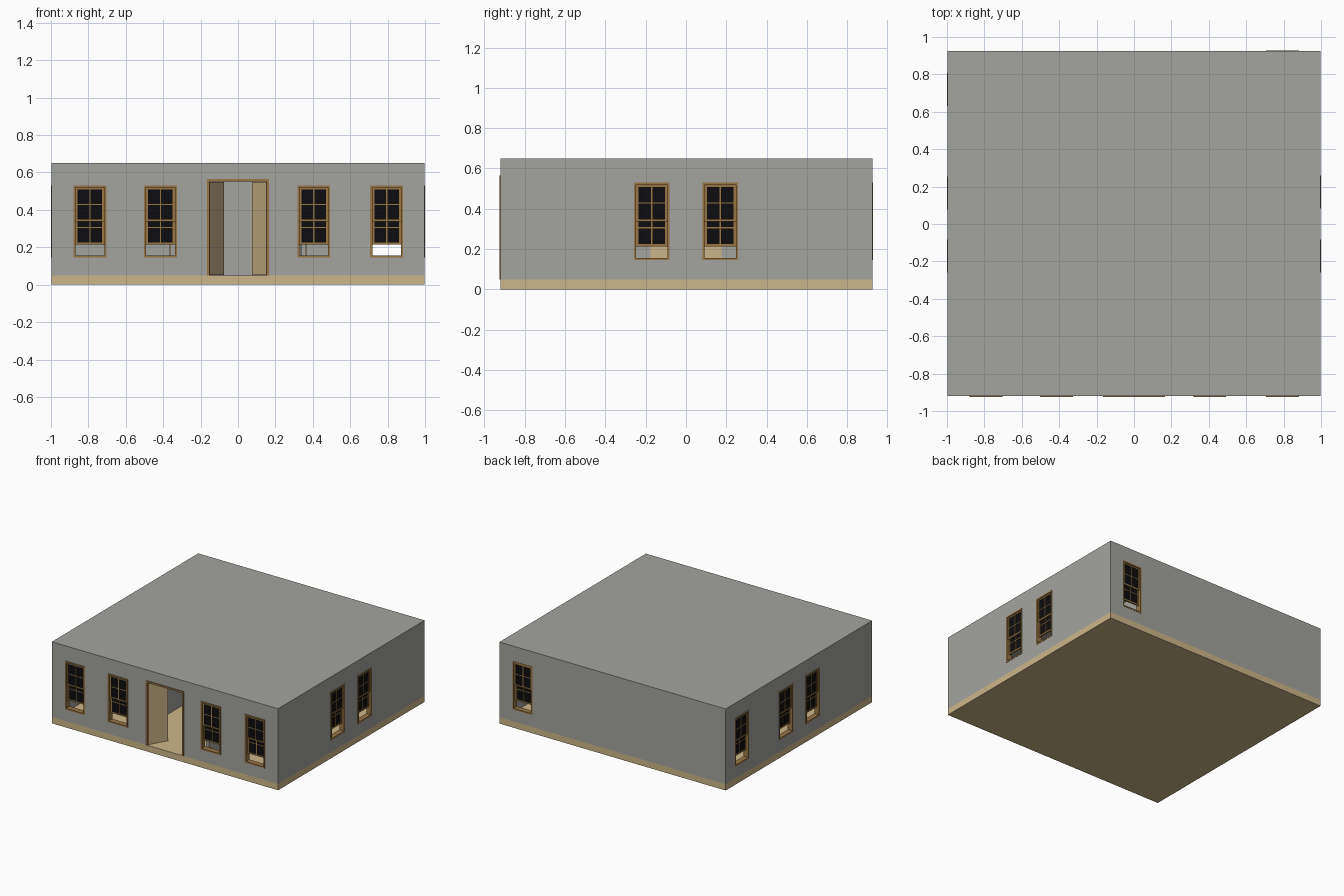
import bpy, bmesh, math
from mathutils import Matrix, Vector

if "Cube" in bpy.data.objects:
    bpy.data.objects.remove(bpy.data.objects["Cube"])

def mat(name, c):
    m = bpy.data.materials.new(name)
    m.diffuse_color = (*c, 1)
    m.use_nodes = True
    m.node_tree.nodes["Principled BSDF"].inputs["Base Color"].default_value = m.diffuse_color
    return m

GREY = mat("wall grey", (0.37, 0.37, 0.345))
TAN = mat("floor tan", (0.60, 0.47, 0.25))
BROWN = mat("trim brown", (0.31, 0.18, 0.06))
BLACK = mat("glass black", (0.004, 0.004, 0.005))

def boxes(name, items, material):
    """One object from a list of (x0, x1, y0, y1, z0, z1) boxes."""
    bm = bmesh.new()
    for x0, x1, y0, y1, z0, z1 in items:
        m = Matrix.Translation(((x0 + x1) / 2, (y0 + y1) / 2, (z0 + z1) / 2)) @ \
            Matrix.Diagonal((abs(x1 - x0), abs(y1 - y0), z1 - z0, 1))
        bmesh.ops.create_cube(bm, size=1, matrix=m)
    me = bpy.data.meshes.new(name)
    bm.to_mesh(me)
    bm.free()
    me.materials.append(material)
    ob = bpy.data.objects.new(name, me)
    bpy.context.collection.objects.link(ob)
    return ob

XO, YF, YB, T = 0.998, -0.92, 0.925, 0.035   # outer wall faces and thickness

def on_wall(side, u0, u1, d0, d1, z0, z1):
    """Box given along the wall (u) and inward from its outer face (d)."""
    if side == "front":
        return (u0, u1, YF + d0, YF + d1, z0, z1)
    if side == "back":
        return (u0, u1, YB - d1, YB - d0, z0, z1)
    if side == "left":
        return (-XO + d0, -XO + d1, u0, u1, z0, z1)
    return (XO - d1, XO - d0, u0, u1, z0, z1)

def ring(side, u0, u1, z0, z1, w, d0, d1, bottom=True):
    """Rectangular frame of width w."""
    zb = z0 + w if bottom else z0
    out = [on_wall(side, u0, u0 + w, d0, d1, zb, z1 - w),
           on_wall(side, u1 - w, u1, d0, d1, zb, z1 - w),
           on_wall(side, u0, u1, d0, d1, z1 - w, z1)]
    if bottom:
        out.append(on_wall(side, u0, u1, d0, d1, z0, z0 + w))
    return out

WINDOWS = [("front", u) for u in (-0.792, -0.415, 0.405, 0.795)] + \
          [("right", -0.17), ("right", 0.17), ("back", 0.795),
           ("left", -0.17), ("left", 0.165), ("left", 0.72)]
HW, Z0, Z1 = 0.088, 0.145, 0.53      # window half width, bottom, top
DW, DT = 0.167, 0.565                # door half width, top

# floor slab
boxes("floor_slab", [(-XO, XO, YF, YB, 0, 0.05)], TAN)

# hollow wall and roof shell with cut openings
shell = boxes("walls_and_roof", [(-XO, XO, YF, YB, 0.05, 0.65)], GREY)
room = boxes("room_cutter", [(-XO + T, XO - T, YF + T, YB - T, 0.0, 0.63)], GREY)
e = 0.006
cuts = [on_wall(s, u - HW + e, u + HW - e, -0.05, T + 0.05, Z0 + e, Z1 - e) for s, u in WINDOWS]
cuts.append(on_wall("front", -DW + e, DW - e, -0.05, T + 0.05, 0.0, DT - e))
holes = boxes("opening_cutter", cuts, GREY)
bpy.context.view_layer.objects.active = shell
for cutter in (room, holes):
    md = shell.modifiers.new("cut", "BOOLEAN")
    md.operation, md.object, md.solver = "DIFFERENCE", cutter, "EXACT"
    bpy.ops.object.modifier_apply(modifier=md.name)
for cutter in (room, holes):
    bpy.data.objects.remove(cutter)

# sash windows: lower sash is raised a little
for i, (s, u) in enumerate(WINDOWS):
    out = -0.005 if s == "front" else -0.002
    boxes(f"window_casing_{i}", ring(s, u - HW, u + HW, Z0, Z1, 0.011, out, T + 0.004), BROWN)
    wood, glass = [], []
    a, b = u - HW + 0.011, u + HW - 0.011
    for z0, z1, d in ((0.337, 0.519, 0.006), (0.214, 0.397, 0.017)):
        wood += ring(s, a, b, z0, z1, 0.011, d, d + 0.01)
        zm = (z0 + z1) / 2
        wood.append(on_wall(s, u - 0.003, u + 0.003, d + 0.001, d + 0.009, z0 + 0.011, z1 - 0.011))
        wood.append(on_wall(s, a + 0.011, b - 0.011, d + 0.002, d + 0.008, zm - 0.003, zm + 0.003))
        glass.append(on_wall(s, a + 0.011, b - 0.011, d + 0.004, d + 0.006, z0 + 0.011, z1 - 0.011))
    boxes(f"window_sashes_{i}", wood, BROWN)
    boxes(f"window_glass_{i}", glass, BLACK)

# front door casing and two leaves opened inward
boxes("door_casing", ring("front", -DW, DW, 0.05, DT, 0.014, -0.005, T + 0.004, False), BROWN)
for name, sx in (("left_door_leaf", -1), ("right_door_leaf", 1)):
    leaf = boxes(name, [(0, -sx * 0.153, 0, 0.01, 0.051, 0.55)], TAN)
    leaf.location = (sx * 0.152, YF + 0.015, 0)
    leaf.rotation_euler.z = -sx * math.radians(60)

# inner partitions with closed double doors
for name, sx in (("left", -1), ("right", 1)):
    x = sx * 0.35
    boxes(name + "_partition", [(x - 0.012, x + 0.012, YF + T, YB - T, 0.05, 0.63)], GREY)
    boxes(name + "_inner_door", [(x - 0.016, x + 0.016, -0.175, 0.175, 0.05, 0.55)], TAN)
